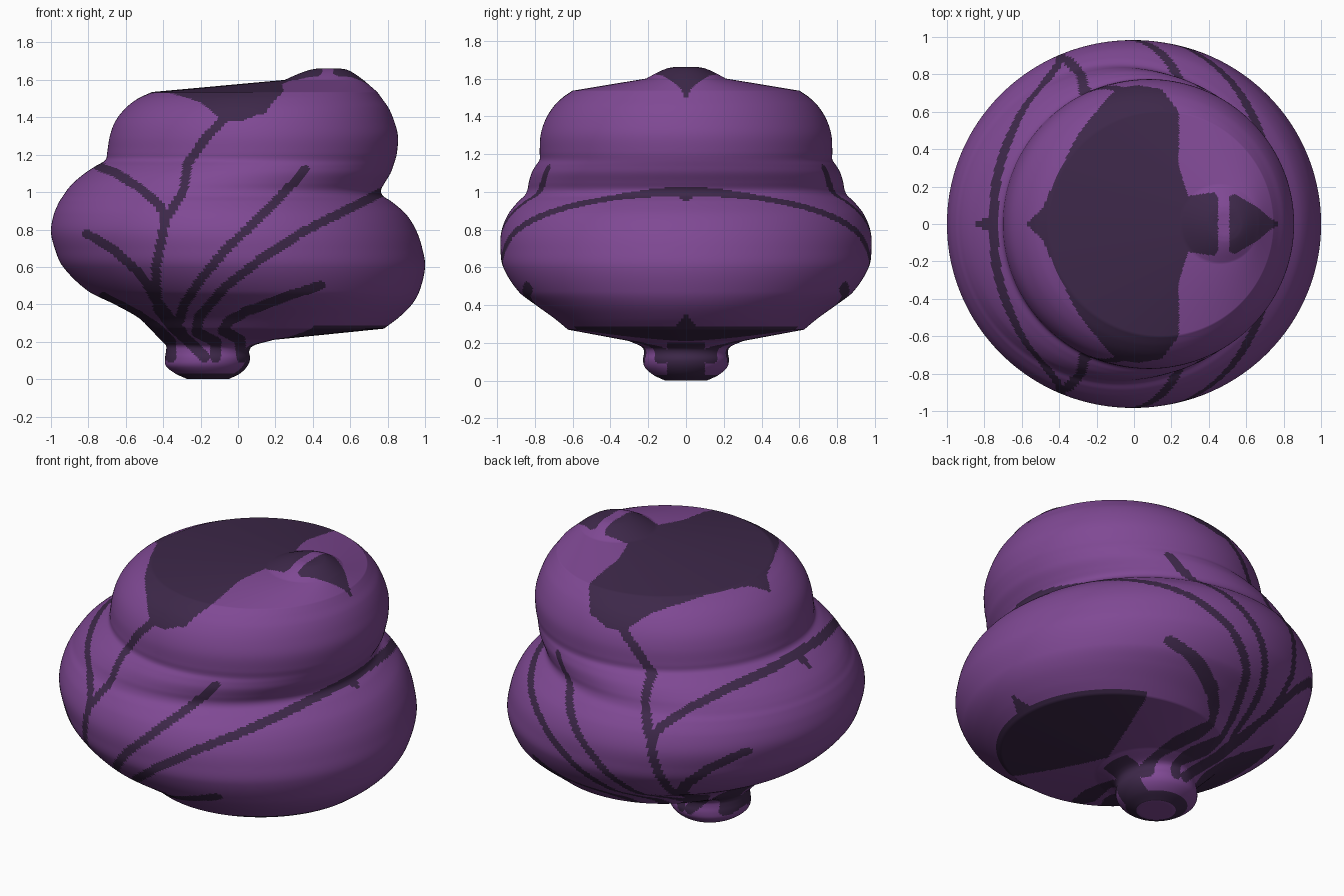
import bpy, bmesh, math
from mathutils import Vector

if "Cube" in bpy.data.objects:
    bpy.data.objects.remove(bpy.data.objects["Cube"], do_unlink=True)

SEGMENTS = 320
STEP = 0.012


def make_material(name, color):
    mat = bpy.data.materials.new(name)
    mat.use_nodes = True
    mat.diffuse_color = color
    mat.node_tree.nodes["Principled BSDF"].inputs["Base Color"].default_value = color
    return mat


purple = make_material("purple_skin", (0.214, 0.066, 0.296, 1))
dark = make_material("dark_vein", (0.047, 0.021, 0.067, 1))

# Round sections of the body: height, lowest x and highest x.
foot = [(0, -.27, -.05), (.03, -.335, .01), (.07, -.385, .05), (.11, -.39, .065),
        (.15, -.385, .06), (.18, -.385, .085), (.21, -.415, .19)]
lower_bulge = [(.27, -.47, .78), (.33, -.535, .86), (.4, -.66, .93), (.47, -.8, .97),
               (.6, -.935, 1), (.7, -.98, .985), (.79, -1, .955), (.88, -.985, .9),
               (.95, -.955, .82), (.98, -.935, .775), (1.01, -.915, .765)]
upper_bulge = [(1.05, -.88, .785), (1.1, -.82, .815), (1.14, -.76, .83),
               (1.17, -.71, .84), (1.21, -.7, .85), (1.3, -.685, .855),
               (1.38, -.655, .835), (1.45, -.6, .805), (1.5, -.535, .77),
               (1.535, -.46, .745)]
tip = [(1.6, .25, .67), (1.635, .33, .62), (1.655, .39, .58), (1.66, .42, .55)]


def smooth_section(rows):
    """Densify a run of sections with a rounded curve through them."""
    pts = [Vector(r) for r in rows]
    out = []
    for i in range(len(pts) - 1):
        b, c = pts[i], pts[i + 1]
        a = pts[i - 1] if i else b
        d = pts[i + 2] if i + 2 < len(pts) else c
        # tangents scaled to the span, so uneven spacing does not overshoot
        span = c.z - c.z + c.x - b.x
        m0 = (c - a) * (span / max(c.x - a.x, STEP / 9))
        m1 = (d - b) * (span / max(d.x - b.x, STEP / 9))
        n = max(1, math.ceil((c - b).length / STEP))
        for k in range(n):
            t = k / n
            s = t * t * (3 - 2 * t)
            out.append(b * (1 - s) + c * s + m0 * t * (1 - t) ** 2 - m1 * t * t * (1 - t))
    return out + [pts[-1]]


def flat_section(a, b):
    """Straight bridge between two sections, without its ends."""
    a, b = Vector(a), Vector(b)
    n = math.ceil((b - a).length / STEP)
    return [a.lerp(b, k / n) for k in range(1, n)]


sections = (smooth_section(foot) + flat_section(foot[-1], lower_bulge[0])
            + smooth_section(lower_bulge + upper_bulge)
            + flat_section(upper_bulge[-1], tip[0]) + smooth_section(tip))

# Veins as strokes across the side, the same on front and back.
veins = {
    "trunk": [(-.18, .12), (-.25, .19), (-.35, .28), (-.43, .38), (-.44, .59),
              (-.39, .85), (-.29, 1.01), (-.27, 1.15), (-.18, 1.28), (-.07, 1.4), (.1, 1.49)],
    "shoulder_branch": [(-.39, .87), (-.42, .93), (-.52, 1.02), (-.65, 1.1), (-.75, 1.14)],
    "waist_branch": [(-.12, .12), (-.12, .2), (-.22, .25), (-.21, .33), (-.07, .49),
                     (.12, .64), (.33, .78), (.55, .89), (.77, 1)],
    "middle_branch": [(-.31, .32), (-.29, .4), (-.2, .53), (-.07, .69), (.09, .84),
                      (.25, 1), (.36, 1.12)],
    "low_branch": [(.02, .12), (.01, .21), (-.08, .26), (-.05, .31), (.04, .36),
                   (.22, .43), (.44, .5)],
    "side_branch": [(-.3, .25), (-.36, .32), (-.44, .43), (-.52, .56), (-.66, .69), (-.81, .78)],
    "root_branch": [(-.36, .12), (-.36, .2), (-.43, .27), (-.53, .34), (-.72, .44)],
}
strokes = [(Vector(a), Vector(b)) for path in veins.values() for a, b in zip(path, path[1:])]

# Half outlines of the dark patches on the top, closed along the middle.
crown_patch = [(-.58, 0), (-.49, .08), (-.43, .22), (-.3, .48), (-.13, .69), (-.02, .75),
               (.15, .72), (.24, .6), (.24, .3), (.29, .15), (.43, .17), (.45, .14), (.45, 0)]
tip_patch = [(.51, 0), (.51, .15), (.54, .16), (.66, .09), (.73, .03), (.78, 0)]


def inside(poly, x, y):
    hit = False
    for (ax, ay), (bx, by) in zip(poly, poly[1:] + poly[:1]):
        if (ay > y) != (by > y) and x < ax + (y - ay) * (bx - ax) / (by - ay):
            hit = not hit
    return hit


def on_vein(x, z):
    half = 0.024 + 0.008 * max(0, 1 - z * 2)
    p = Vector((x, z))
    for a, b in strokes:
        if min(a.y, b.y) - half < z < max(a.y, b.y) + half:
            d = b - a
            t = min(1, max(0, (p - a).dot(d) / d.length_squared))
            if (a + d * t - p).length < half:
                return True
    return False


def is_dark(p):
    x, y, z = p.x, abs(p.y) + 1e-4, p.z
    if z > 1.38 and (inside(crown_patch, x, y) or inside(tip_patch, x, y)):
        return True
    if z < .285:
        # underside patch, rim of the foot and its dark side
        if z > .2 and x > .19 + .35 * y:
            return True
        if .001 < z < .03 or (.001 < z < .2 and x > -.02 and y < .1):
            return True
    elif z < .37 and x > .5:
        return y < .06 * ((.37 - z) / .085) ** 1.5
    # small points along the middle of the veins
    if x < -.74 and 1.05 < z < 1.15 and y < .5 * (x + .86):
        return True
    if x > .7 and .95 < z < 1.0 and y < 1.3 * (z - .945):
        return True
    return on_vein(x, z)


# Body: one lofted skin through all sections.
bm = bmesh.new()
rings = []
for z, low, high in sections:
    mid, radius = (low + high) / 2, (high - low) / 2
    rings.append([bm.verts.new((mid + radius * math.cos(a), radius * math.sin(a), z))
                  for a in (math.tau * k / SEGMENTS for k in range(SEGMENTS))])
for r0, r1 in zip(rings, rings[1:]):
    shades = []
    for k in range(SEGMENTS):
        n = (k + 1) % SEGMENTS
        face = bm.faces.new((r0[k], r0[n], r1[n], r1[k]))
        # the back half repeats the front half
        if k < SEGMENTS // 2:
            shades.append(is_dark(face.calc_center_median()))
        face.material_index = int(shades[min(k, SEGMENTS - 1 - k)])

# Caps of the foot and the tip, in rings so the tip markings can cross them.
for ring, flip in ((rings[0], True), (rings[-1], False)):
    center = sum((v.co for v in ring), Vector()) / SEGMENTS
    outer = ring
    for scale in (.8, .6, .4, .2):
        inner = [bm.verts.new(center.lerp(v.co, scale)) for v in ring]
        for k in range(SEGMENTS):
            n = (k + 1) % SEGMENTS
            quad = (outer[k], outer[n], inner[n], inner[k])
            face = bm.faces.new(quad[::-1] if flip else quad)
            face.material_index = int(not flip and is_dark(face.calc_center_median()))
        outer = inner
    bm.faces.new(outer[::-1] if flip else outer)

mesh = bpy.data.meshes.new("body")
bm.to_mesh(mesh)
bm.free()
mesh.materials.append(purple)
mesh.materials.append(dark)
body = bpy.data.objects.new("body", mesh)
bpy.context.collection.objects.link(body)
bpy.context.view_layer.objects.active = body
body.select_set(True)
bpy.ops.object.shade_smooth_by_angle(angle=math.radians(40))
